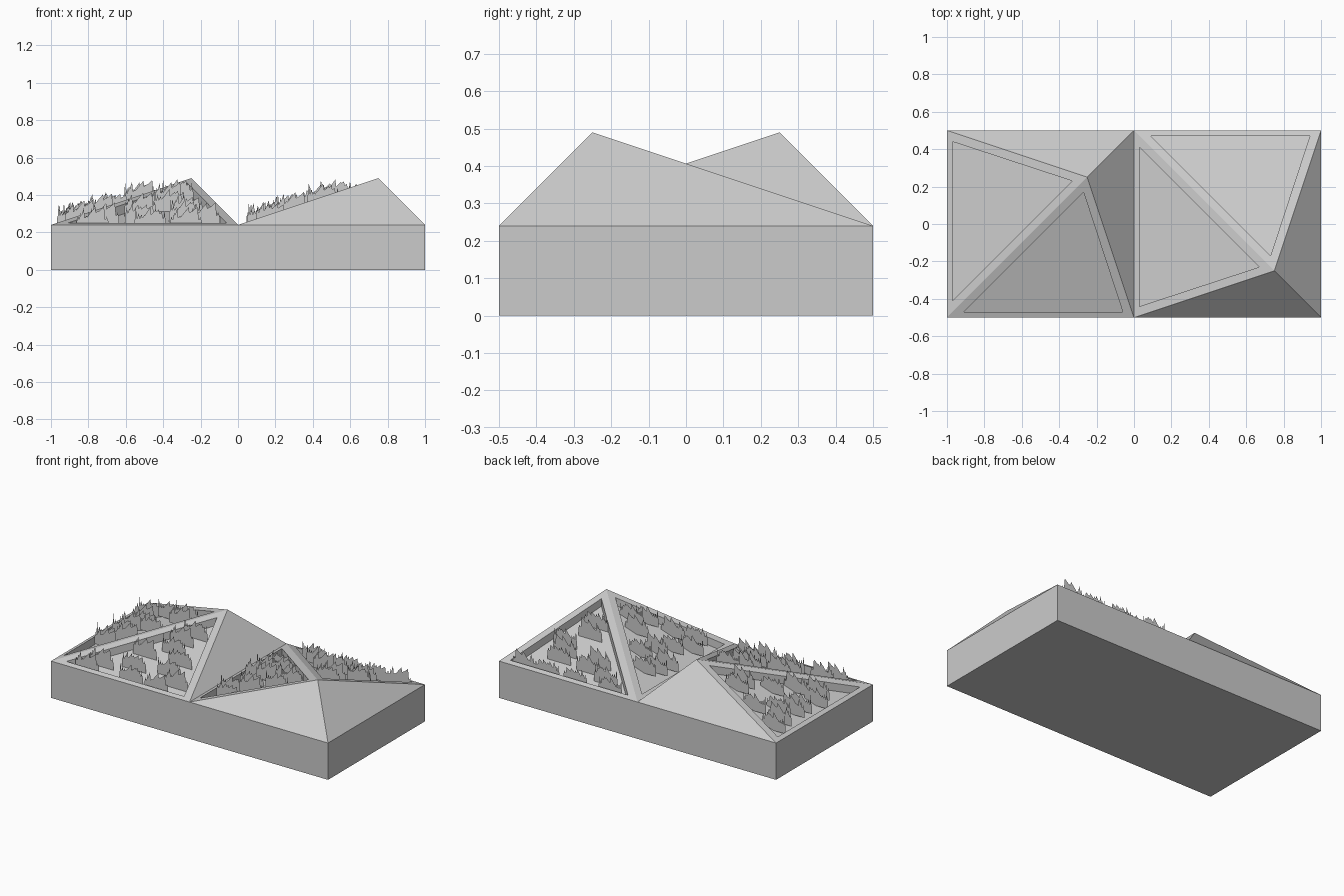
import bpy, bmesh, random
from mathutils import Vector
from mathutils.geometry import intersect_point_tri_2d

random.seed(7)
if "Cube" in bpy.data.objects:
    bpy.data.objects.remove(bpy.data.objects["Cube"])

BASE, PEAK, DEPTH = 0.24, 0.49, 0.05

grey = bpy.data.materials.new("plain grey")
grey.use_nodes = True
colour = (0.6, 0.6, 0.6, 1)
grey.diffuse_color = colour
grey.node_tree.nodes["Principled BSDF"].inputs["Base Color"].default_value = colour


def add_object(name, mesh, location=(0, 0, 0)):
    obj = bpy.data.objects.new(name, mesh)
    obj.location = location
    bpy.context.collection.objects.link(obj)
    return obj


def to_mesh(bm, name):
    mesh = bpy.data.meshes.new(name)
    bm.to_mesh(mesh)
    bm.free()
    mesh.materials.append(grey)
    return mesh


def face(bm, points):
    return bm.faces.new([bm.verts.new(p) for p in points])


def side_height(x, y):
    return BASE + (x + 1) / 3


def front_height(x, y):
    return BASE + (y + 0.5) / 3


# Each hill: two plain slopes and two slopes with a sunken triangular bed
right_back, right_front = (-1, 0.5), (-1, -0.5)
left_back, left_front = (0, 0.5), (0, -0.5)
apex = (-0.25, 0.25)
panels = [
    ((right_back, right_front, apex),
     ((-0.97, 0.44), (-0.97, -0.41), (-0.33, 0.23)), side_height),
    ((right_front, left_front, apex),
     ((-0.91, -0.47), (-0.06, -0.47), (-0.27, 0.17)), front_height),
]


# The second hill is the first one mirrored front to back and moved along x
def first_hill(x, y, z):
    return Vector((x, y, z))


def second_hill(x, y, z):
    return Vector((x + 1, -y, z))


hills = (first_hill, second_hill)

# Terrain block: open box with the hills on top
bm = bmesh.new()
corners = [(-1, -0.5), (1, -0.5), (1, 0.5), (-1, 0.5)]
face(bm, [(x, y, 0) for x, y in corners])
for i, a in enumerate(corners):
    b = corners[(i + 1) % 4]
    face(bm, [(*a, 0), (*b, 0), (*b, BASE), (*a, BASE)])
for place in hills:
    top = place(*apex, PEAK)
    for a, b in ((left_front, left_back), (left_back, right_back)):
        face(bm, [place(*a, BASE), place(*b, BASE), top])
    for outer, inner, height in panels:
        rim = [place(*p, height(*p)) for p in outer]
        lip = [place(*p, height(*p)) for p in inner]
        bed = [p - Vector((0, 0, DEPTH)) for p in lip]
        for i in range(3):
            j = (i + 1) % 3
            face(bm, [rim[i], rim[j], lip[j], lip[i]])
            face(bm, [lip[i], lip[j], bed[j], bed[i]])
        face(bm, bed)
bmesh.ops.remove_doubles(bm, verts=bm.verts, dist=0.0005)
bmesh.ops.recalc_face_normals(bm, faces=bm.faces)
add_object("terrain_block", to_mesh(bm, "terrain_block"))


# Tree row: a flat upright card with a spiky top edge
def tree_row_mesh(width=0.17, trees=11):
    bm = bmesh.new()
    step = width / trees
    outline = [(width / 2, 0, 0), (-width / 2, 0, 0)]
    for i in range(trees):
        x = -width / 2 + i * step
        tip = random.uniform(0.075, 0.13)
        outline += [(x, 0, 0.05), (x + step * 0.35, 0, 0.065),
                    (x + step * 0.5, 0, tip), (x + step * 0.65, 0, 0.065)]
    outline.append((width / 2, 0, 0.05))
    face(bm, outline)
    bmesh.ops.triangulate(bm, faces=bm.faces)
    return to_mesh(bm, "tree_row")


rows = [tree_row_mesh() for _ in range(3)]

# Scatter the rows over every bed, keeping them apart and inside the rim
for place in hills:
    for outer, inner, height in panels:
        spots = []
        tri = [Vector(p) for p in inner]
        for _ in range(4000):
            p = Vector((random.uniform(-1, 0), random.uniform(-0.5, 0.5)))
            ends = [p + Vector((dx, 0)) for dx in (-0.085, 0.085)]
            if not all(intersect_point_tri_2d(e, *tri) for e in ends):
                continue
            if all(abs(p.x - q.x) > 0.14 or abs(p.y - q.y) > 0.06 for q in spots):
                spots.append(p)
            if len(spots) == 12:
                break
        for p in spots:
            z = height(p.x, p.y) - DEPTH
            add_object("tree_row", random.choice(rows), place(p.x, p.y, z))
